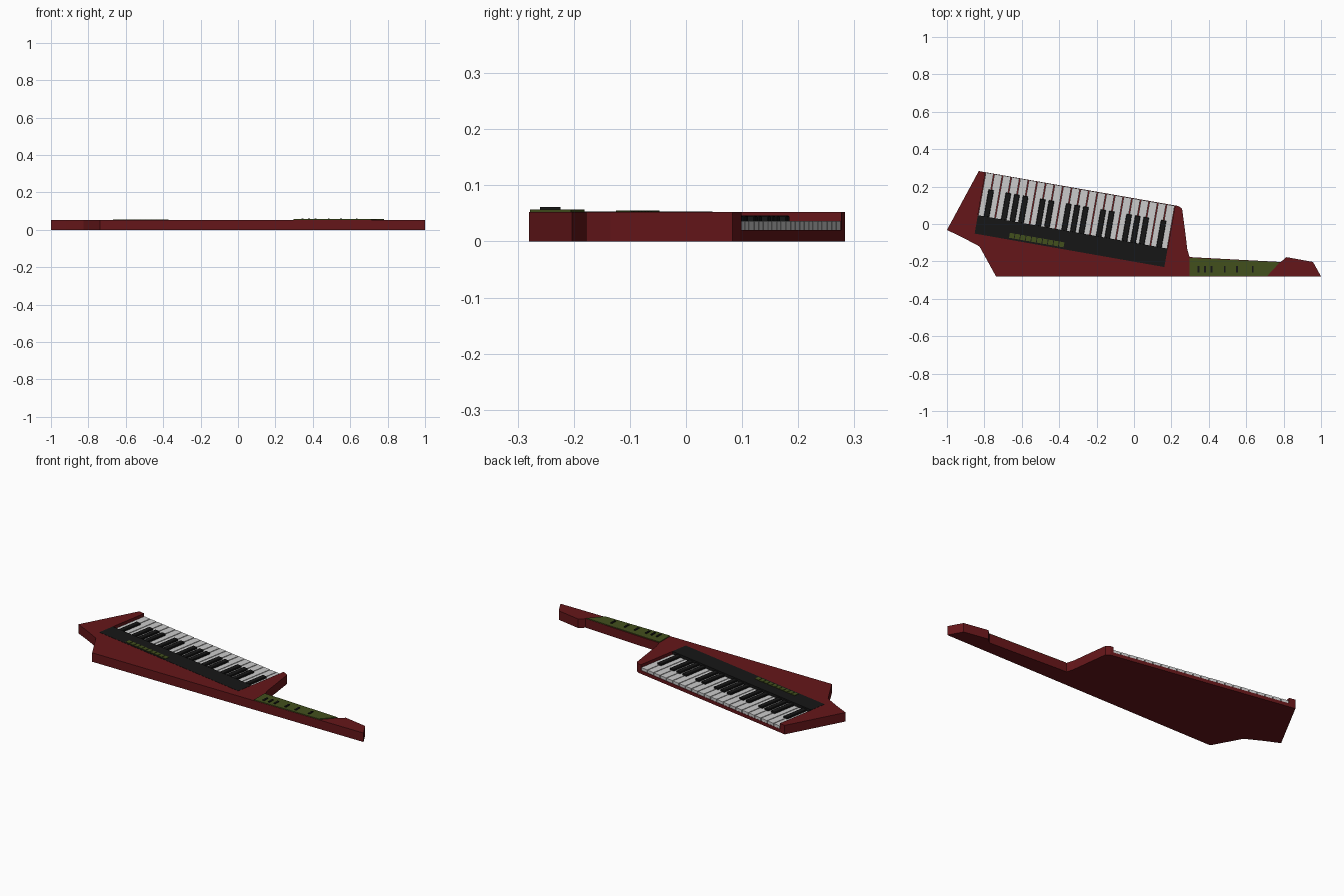
import bpy, bmesh, math
from mathutils import Vector

if "Cube" in bpy.data.objects:
    bpy.data.objects.remove(bpy.data.objects["Cube"])


def material(name, rgb):
    m = bpy.data.materials.new(name)
    m.diffuse_color = (*rgb, 1)
    m.use_nodes = True
    m.node_tree.nodes["Principled BSDF"].inputs["Base Color"].default_value = m.diffuse_color
    return m


RED = material("red_lacquer", (0.13, 0.008, 0.01))
BLACK = material("black", (0.008, 0.008, 0.008))
WHITE = material("white", (0.8, 0.8, 0.8))
GREEN = material("olive", (0.055, 0.08, 0.012))


def prisms(name, outlines, z0, z1, mat, bevel=0):
    """One object made of flat outlines extruded from z0 to z1."""
    bm = bmesh.new()
    for pts in outlines:
        face = bm.faces.new([bm.verts.new((x, y, z0)) for x, y in pts])
        top = bmesh.ops.extrude_face_region(bm, geom=[face])["geom"]
        verts = [g for g in top if isinstance(g, bmesh.types.BMVert)]
        bmesh.ops.translate(bm, verts=verts, vec=(0, 0, z1 - z0))
    bmesh.ops.recalc_face_normals(bm, faces=bm.faces)
    me = bpy.data.meshes.new(name)
    bm.to_mesh(me)
    bm.free()
    ob = bpy.data.objects.new(name, me)
    bpy.context.collection.objects.link(ob)
    if mat:
        me.materials.append(mat)
    if bevel:
        mod = ob.modifiers.new("edge", "BEVEL")
        mod.width = bevel
        mod.segments = 1
    return ob


def rect(x0, x1, y0, y1):
    return [(x0, y0), (x1, y0), (x1, y1), (x0, y1)]


# Keyboard frame: u runs along the keys, v runs from key fronts to the panel
TILT = math.radians(10)
ORIGIN = Vector((-0.794, 0.2787))
U = Vector((math.cos(TILT), -math.sin(TILT)))
V = Vector((-math.sin(TILT), -math.cos(TILT)))


def key_rect(u0, u1, v0, v1):
    return [tuple(ORIGIN + U * u + V * v) for u, v in rect(u0, u1, v0, v1)]


LENGTH, DEPTH, PANEL_END, COUNT = 1.03, 0.236, 0.335, 22
pitch = LENGTH / COUNT

# Body with neck and head
outline = [(-0.83, 0.283), (-1, -0.032), (-0.92, -0.07), (-0.826, -0.12),
           (-0.738, -0.28), (1, -0.28), (0.957, -0.203), (0.815, -0.177),
           (0.785, -0.203), (0.297, -0.177), (0.285, -0.135), (0.272, -0.03),
           (0.257, 0.083), (0.235, 0.0965)]
body = prisms("body", [outline], 0, 0.052, RED)

# Key bed recess, open toward the player
cutter = prisms("key_bed_cutter", [key_rect(0, LENGTH, -0.05, DEPTH)], 0.02, 0.1, None)
cutter.hide_render = True
cutter.hide_viewport = True
cut = body.modifiers.new("key_bed", "BOOLEAN")
cut.operation = "DIFFERENCE"
cut.solver = "EXACT"
cut.object = cutter

# White keys
gap = 0.0025
prisms("white_keys", [key_rect(i * pitch + gap, (i + 1) * pitch - gap, 0.003, DEPTH)
                      for i in range(COUNT)], 0.0195, 0.036, WHITE)

# Black keys, leaving out the joints with no sharp
half = 0.0145
prisms("black_keys", [key_rect(k * pitch - half, k * pitch + half, 0.09, DEPTH)
                      for k in range(1, COUNT) if k not in (2, 6, 9, 13, 16, 20)],
       0.03, 0.046, BLACK, 0.002)

# Control panel behind the keys and its row of buttons
prisms("control_panel", [key_rect(0, LENGTH, DEPTH - 0.001, PANEL_END)], 0.02, 0.053, BLACK)
prisms("panel_buttons", [key_rect(0.185 + i * 0.03, 0.211 + i * 0.03, 0.298, 0.325)
                         for i in range(10)], 0.052, 0.0555, GREEN)

# Neck plate with its controls
prisms("neck_plate", [[(0.297, -0.278), (0.712, -0.278), (0.78, -0.205), (0.297, -0.181)]],
       0.051, 0.0565, GREEN)
prisms("neck_controls", [rect(x - 0.005, x + 0.005, -0.26, -0.224)
                         for x in (0.345, 0.38, 0.415, 0.485, 0.55, 0.635)],
       0.056, 0.061, BLACK)
